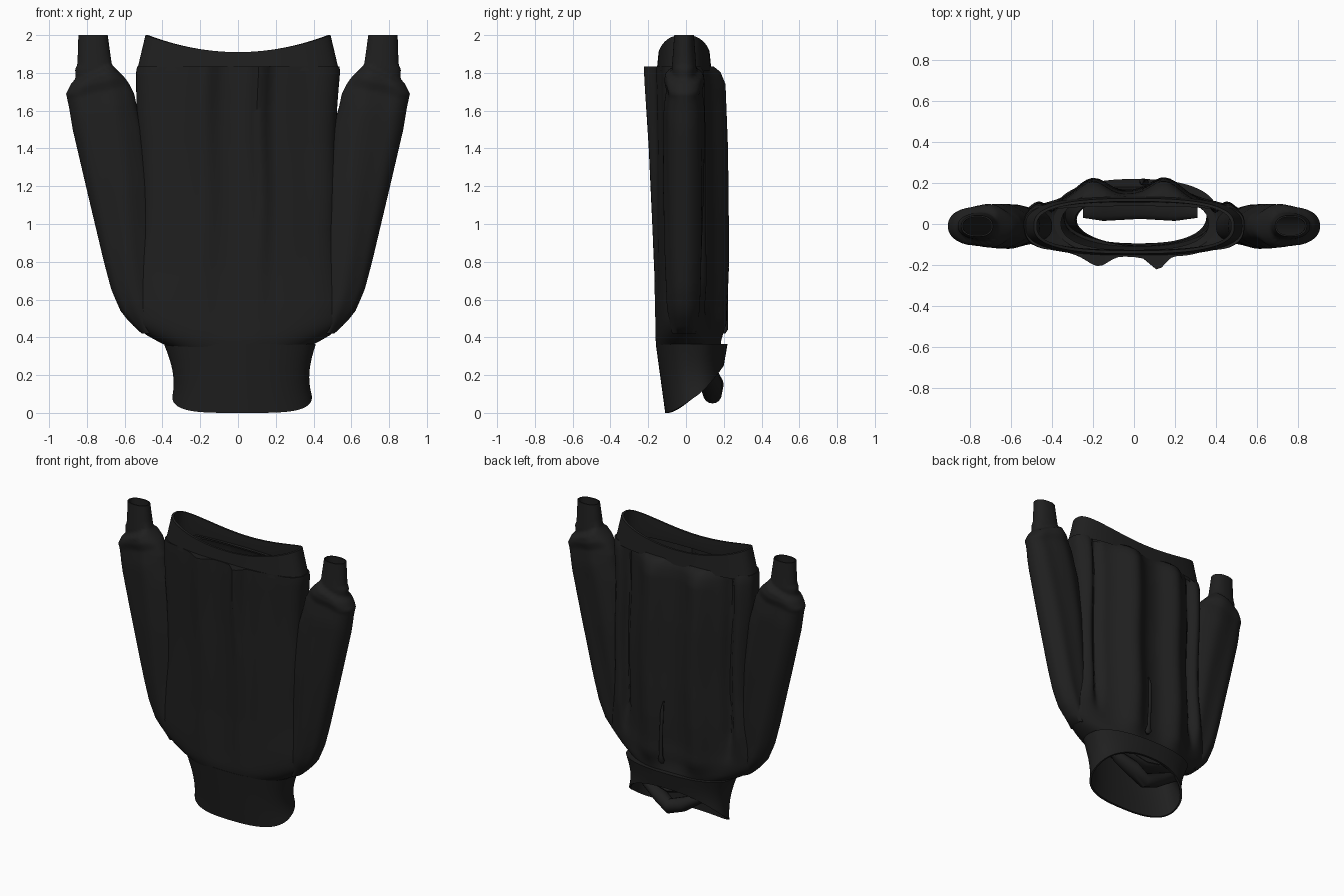
import bpy, bmesh, math
from math import sin, cos, pi, exp

if "Cube" in bpy.data.objects:
    bpy.data.objects.remove(bpy.data.objects["Cube"])

fabric = bpy.data.materials.new("black fabric")
fabric.diffuse_color = (0.014, 0.014, 0.014, 1)
fabric.use_nodes = True
fabric.node_tree.nodes["Principled BSDF"].inputs["Base Color"].default_value = fabric.diffuse_color


def lerp_table(table, z):
    """Piecewise-linear lookup of a row (z, a, b, ...) at height z."""
    if z <= table[0][0]:
        return table[0][1:]
    for p, q in zip(table, table[1:]):
        if z <= q[0]:
            t = (z - p[0]) / (q[0] - p[0])
            return [a + (b - a) * t for a, b in zip(p[1:], q[1:])]
    return table[-1][1:]


def gauss(x, c, s):
    return exp(-((x - c) / s) ** 2)


def clamp(v):
    return max(0.0, min(1.0, v))


def spow(v, e):
    return math.copysign(abs(v) ** e, v)


def loft(name, rings, cap_start=False, cap_end=False, angle=50):
    bm = bmesh.new()
    vs = [[bm.verts.new(p) for p in r] for r in rings]
    n = len(vs[0])
    for a, b in zip(vs, vs[1:]):
        for i in range(n):
            j = (i + 1) % n
            bm.faces.new((a[i], a[j], b[j], b[i]))
    if cap_start:
        bm.faces.new(vs[0][::-1])
    if cap_end:
        bm.faces.new(vs[-1])
    bmesh.ops.recalc_face_normals(bm, faces=bm.faces)
    me = bpy.data.meshes.new(name)
    bm.to_mesh(me)
    bm.free()
    me.materials.append(fabric)
    ob = bpy.data.objects.new(name, me)
    bpy.context.collection.objects.link(ob)
    bpy.context.view_layer.objects.active = ob
    ob.select_set(True)
    bpy.ops.object.shade_smooth_by_angle(angle=math.radians(angle))
    ob.select_set(False)
    return ob


N = 160
ANG = [2 * pi * i / N for i in range(N)]

# Body: (z, half width, front depth, back depth, fold strength, roundness)
BODY = [(0.35, 0.37, 0.155, 0.18, 0.1, 0.9), (0.38, 0.43, 0.16, 0.17, 0.2, 0.9),
        (0.42, 0.50, 0.16, 0.15, 0.5, 0.9), (0.48, 0.565, 0.157, 0.14, 0.8, 0.9),
        (0.56, 0.59, 0.155, 0.13, 0.9, 0.9), (0.75, 0.545, 0.15, 0.13, 1, 0.7),
        (0.95, 0.515, 0.15, 0.13, 1, 0.6), (1.4, 0.52, 0.15, 0.125, 1, 0.6),
        (1.74, 0.537, 0.155, 0.112, 1, 0.6), (1.81, 0.54, 0.155, 0.108, 0.75, 0.6),
        (1.84, 0.535, 0.155, 0.10, 0.4, 0.6)]


def body_ring(z, shrink=0.0, fold=1.0):
    w, f, b, k, e = lerp_table(BODY, z)
    k *= fold
    front_k = clamp((z - 0.35) / 1.45) * fold
    side_k = k * clamp((z - 0.5) / 0.2)
    ring = []
    for a in ANG:
        x = (w - shrink) * spow(cos(a), 0.75)
        s = spow(sin(a), e)
        if s < 0:
            y = s * (f - shrink)
            y -= abs(s) * front_k * (0.055 * gauss(x, -0.17, 0.07) + 0.075 * gauss(x, 0.115, 0.05)
                                     + 0.006 * cos(26 * x))
        else:
            y = s * (b - shrink)
            y += s * k * (0.1 * gauss(x, -0.2, 0.11) + 0.1 * gauss(x, 0.15, 0.11)
                          + 0.02 * gauss(x, -0.02, 0.07))
            y += s * side_k * (0.03 * gauss(abs(x), 0.475, 0.045) - 0.05 * gauss(abs(x), 0.40, 0.03))
        ring.append((x + 0.006 * sin(7 * z), y, z))
    return ring


heights = [0.35 + 1.485 * i / 48 for i in range(49)]
loft("jacket_body", [body_ring(z) for z in heights] + [body_ring(1.832, 0.015, 0.0)])


# Waistband: curved upper edge, doubled inward
def hem_ring(t, inset=0.0):
    ring = []
    for a in ANG:
        c = spow(cos(a), 0.75)
        x = (0.535 - 0.045 * t - inset) * c
        top = 1.91 + 0.09 * c * c
        y = -0.01 + (0.145 - 0.01 * t - inset) * spow(sin(a), 0.75)
        ring.append((x, y, 1.81 + (top - 1.81) * t))
    return ring


loft("waistband", [hem_ring(t) for t in (0, 0.3, 0.6, 1)]
     + [hem_ring(1, 0.015), hem_ring(0.4, 0.025), hem_ring(0, 0.025)])

# Sleeves with cuffs: silhouette (z, outer x, inner x) and depth (z, half depth)
SLEEVE = [(0.42, 0.51, 0.44), (0.48, 0.575, 0.40), (0.54, 0.622, 0.40), (0.65, 0.67, 0.42),
          (0.8, 0.71, 0.44), (1.2, 0.805, 0.46), (1.5, 0.875, 0.50), (1.62, 0.895, 0.535),
          (1.69, 0.91, 0.55), (1.74, 0.885, 0.575), (1.77, 0.86, 0.595), (1.82, 0.862, 0.645),
          (1.845, 0.85, 0.668), (2.0, 0.845, 0.69)]
DEPTH = [(0.42, 0.06), (0.55, 0.085), (0.8, 0.095), (1.2, 0.105), (1.6, 0.105), (1.7, 0.092),
         (1.75, 0.105), (1.79, 0.1), (1.81, 0.066), (2.0, 0.052)]


def sleeve_ring(z, side, inset=0.0):
    o, i = lerp_table(SLEEVE, z)
    xc, w = (o + i) / 2, (o - i) / 2 - inset
    k = clamp((1.82 - z) / 0.1)
    ring = []
    for a in ANG[::2]:
        c = cos(a)
        h, = lerp_table(DEPTH, z + 0.045 * c * clamp((z - 1.4) / 0.2))
        r = 1 + 0.07 * k * sin(a) ** 2 * cos(5 * a + 2 * z)
        ring.append((side * (xc + w * spow(c, 0.9)),
                     -0.01 + (h - inset) * r * spow(sin(a), 0.9), z))
    return ring


sleeve_z = sorted([0.42 + 1.2 * i / 30 for i in range(31)]
                  + [1.64 + 0.0125 * i for i in range(18)] + [1.9, 1.96, 2.0])
for label, side in (("left", -1), ("right", 1)):
    rings = [sleeve_ring(z, side) for z in sleeve_z]
    rings += [sleeve_ring(2.0, side, 0.008), sleeve_ring(1.86, side, 0.014)]
    loft(label + "_sleeve", rings, cap_start=True)


# Collar: band with a slanted lower edge, folded inside
def collar_ring(t, inset=0.0):
    ring = []
    for a in ANG:
        c, s = spow(cos(a), 0.85), sin(a)
        back = (s + 1) / 2
        w = 0.402 - 0.035 * sin(pi * 0.8 * t) - 0.012 * t - inset
        y0 = 0.03 + 0.19 * spow(s, 0.8)
        y1 = 0.045 + (0.155 - inset) * spow(s, 0.9)
        low = 0.25 * back ** 1.6
        y = y0 + (y1 - y0) * t - inset * s * 0.3
        ring.append((0.01 + 0.012 * t + w * c, y, 0.365 + (low - 0.365) * t))
    return ring


def neck_ring(z, w, h):
    return [(0.04 + w * cos(a), 0.02 + h * sin(a), z) for a in ANG]


loft("collar", [body_ring(0.36, 0.03, 0)] + [collar_ring(t / 8) for t in range(9)]
     + [collar_ring(1, 0.012), collar_ring(0.75, 0.025), neck_ring(0.29, 0.32, 0.125),
        neck_ring(0.36, 0.33, 0.13)])


# Helper: flattened tube through points (x, y, z, half depth, half height)
def soft_tube(name, pts):
    rings = []
    for x, y, z, ry, rz in pts:
        rings.append([(x, y + ry * cos(2 * pi * i / 16), z + rz * sin(2 * pi * i / 16))
                      for i in range(16)])
    return loft(name, rings, True, True)


# Crumpled neckline at the back of the collar
soft_tube("neck_fold", [(-0.31, 0.11, 0.28, 0.02, 0.04), (-0.2, 0.12, 0.21, 0.05, 0.04),
                        (-0.1, 0.14, 0.15, 0.06, 0.05), (0.03, 0.14, 0.1, 0.05, 0.05),
                        (0.12, 0.13, 0.16, 0.06, 0.05), (0.24, 0.11, 0.22, 0.04, 0.04),
                        (0.33, 0.11, 0.3, 0.02, 0.03)])
soft_tube("neck_lining", [(-0.25, 0.06, 0.29, 0.03, 0.02), (-0.15, 0.09, 0.26, 0.075, 0.025),
                          (0.03, 0.1, 0.22, 0.075, 0.03), (0.2, 0.09, 0.26, 0.075, 0.025),
                          (0.31, 0.06, 0.29, 0.03, 0.02)])

# Thin zip flap on the back
rings = []
for z, r, y in ((0.42, 0.012, 0.2), (0.44, 0.024, 0.205), (0.48, 0.014, 0.212),
                (0.65, 0.012, 0.215), (0.8, 0.012, 0.212), (0.86, 0.004, 0.195)):
    rings.append([(0.05 - 0.03 * (z - 0.42) + r * cos(pi * i / 6), y + 0.7 * r * sin(pi * i / 6), z)
                  for i in range(12)])
loft("zip_flap", rings, True, True)
